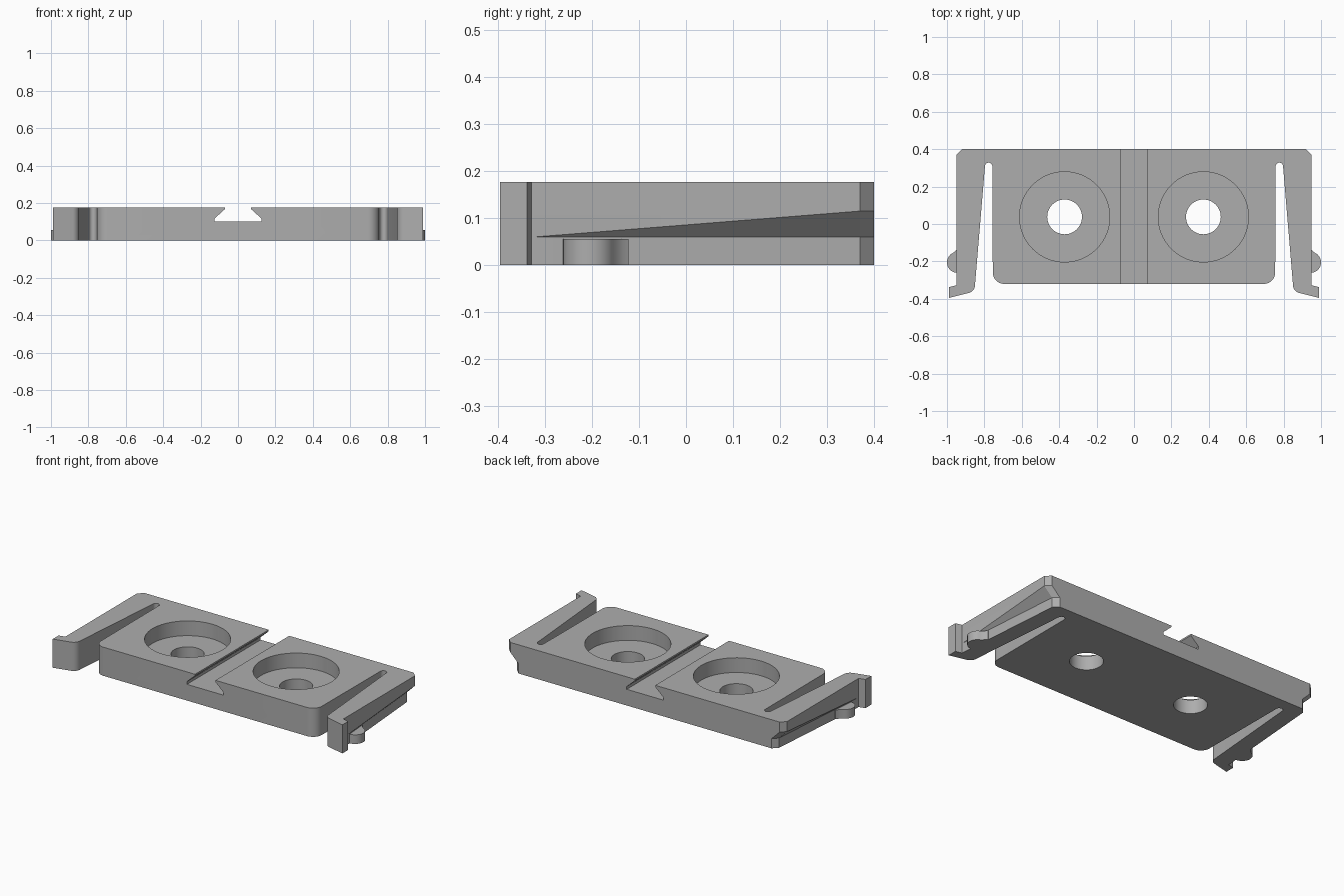
import bpy, bmesh
from math import cos, sin, radians

cube = bpy.data.objects.get("Cube")
if cube:
    bpy.data.objects.remove(cube, do_unlink=True)

HEIGHT = 0.177

grey = bpy.data.materials.new("plain_grey")
grey.use_nodes = True
GREY = (0.42, 0.42, 0.42, 1)
grey.diffuse_color = GREY
grey.node_tree.nodes["Principled BSDF"].inputs["Base Color"].default_value = GREY


def arc(cx, cy, r, start, end, steps):
    angles = [radians(start + (end - start) * i / steps) for i in range(steps + 1)]
    return [(cx + r * cos(a), cy + r * sin(a)) for a in angles]


def loft(name, sections):
    """Closed solid through a list of matching 3D rings."""
    bm = bmesh.new()
    rings = [[bm.verts.new(p) for p in ring] for ring in sections]
    n = len(rings[0])
    bm.faces.new(rings[0])
    bm.faces.new(rings[-1])
    for a, b in zip(rings, rings[1:]):
        for i in range(n):
            j = (i + 1) % n
            bm.faces.new((a[i], a[j], b[j], b[i]))
    bmesh.ops.recalc_face_normals(bm, faces=bm.faces)
    mesh = bpy.data.meshes.new(name)
    bm.to_mesh(mesh)
    bm.free()
    mesh.materials.append(grey)
    obj = bpy.data.objects.new(name, mesh)
    bpy.context.collection.objects.link(obj)
    return obj


def plate(name, outline, z0, z1):
    return loft(name, [[(x, y, z) for x, y in outline] for z in (z0, z1)])


def combine(target, tool, operation):
    mod = target.modifiers.new(tool.name, 'BOOLEAN')
    mod.object, mod.operation, mod.solver = tool, operation, 'EXACT'
    bpy.context.view_layer.objects.active = target
    bpy.ops.object.modifier_apply(modifier=mod.name)
    bpy.data.objects.remove(tool, do_unlink=True)


# Body outline: rounded block, slot, spring arm with hook, chamfered back corner
half = arc(0.695, -0.26, 0.06, -90, 0, 10)
half += arc(0.777, 0.308, 0.02, 180, 0, 10)
half += [(0.85, -0.325)]
half += arc(0.893, -0.327, 0.043, 185, 258, 8)
half += [(0.99, -0.395), (0.99, -0.338), (0.95, -0.328), (0.95, 0.37), (0.92, 0.4)]
outline = half + [(-x, y) for x, y in reversed(half)]
body = plate("clip_plate", outline, 0, HEIGHT)

# Dovetail groove running front to back
groove = [(0.125, 0.1), (0.125, 0.117), (0.07, 0.167), (0.07, 0.25)]
groove += [(-x, z) for x, z in reversed(groove)]
combine(body, loft("groove_cutter", [[(x, y, z) for x, z in groove] for y in (-0.6, 0.6)]),
        'DIFFERENCE')

for side in (-1, 1):
    # Counterbored screw hole
    for name, r, z0, steps in (("recess", 0.241, 0.086, 64), ("hole", 0.093, -0.1, 48)):
        ring = arc(side * 0.371, 0.038, r, 0, 360, steps)[:-1]
        combine(body, plate(name + "_cutter", ring, z0, 0.3), 'DIFFERENCE')

    # Tapered undercut along the outer side of the arm
    sections = []
    for y, x in ((-0.322, 0.95), (0.37, 0.895), (0.42, 0.845)):
        ring = [(x, -0.1), (x, 0.06), (x + 0.25, 0.31), (x + 0.25, -0.1)]
        sections.append([(side * px, y, z) for px, z in ring])
    combine(body, loft("undercut_cutter", sections), 'DIFFERENCE')

    # Rounded latch bump low on the arm
    bump = [(0.90, -0.262)] + arc(0.944, -0.205, 0.056, -90, 65, 16)
    bump += [(0.956, -0.145), (0.946, -0.135), (0.938, -0.122), (0.90, -0.122)]
    combine(body, plate("latch_bump", [(side * x, y) for x, y in bump], 0, 0.056), 'UNION')

bpy.ops.object.select_all(action='DESELECT')
body.select_set(True)
bpy.context.view_layer.objects.active = body
bpy.ops.object.shade_smooth_by_angle(angle=radians(30))
